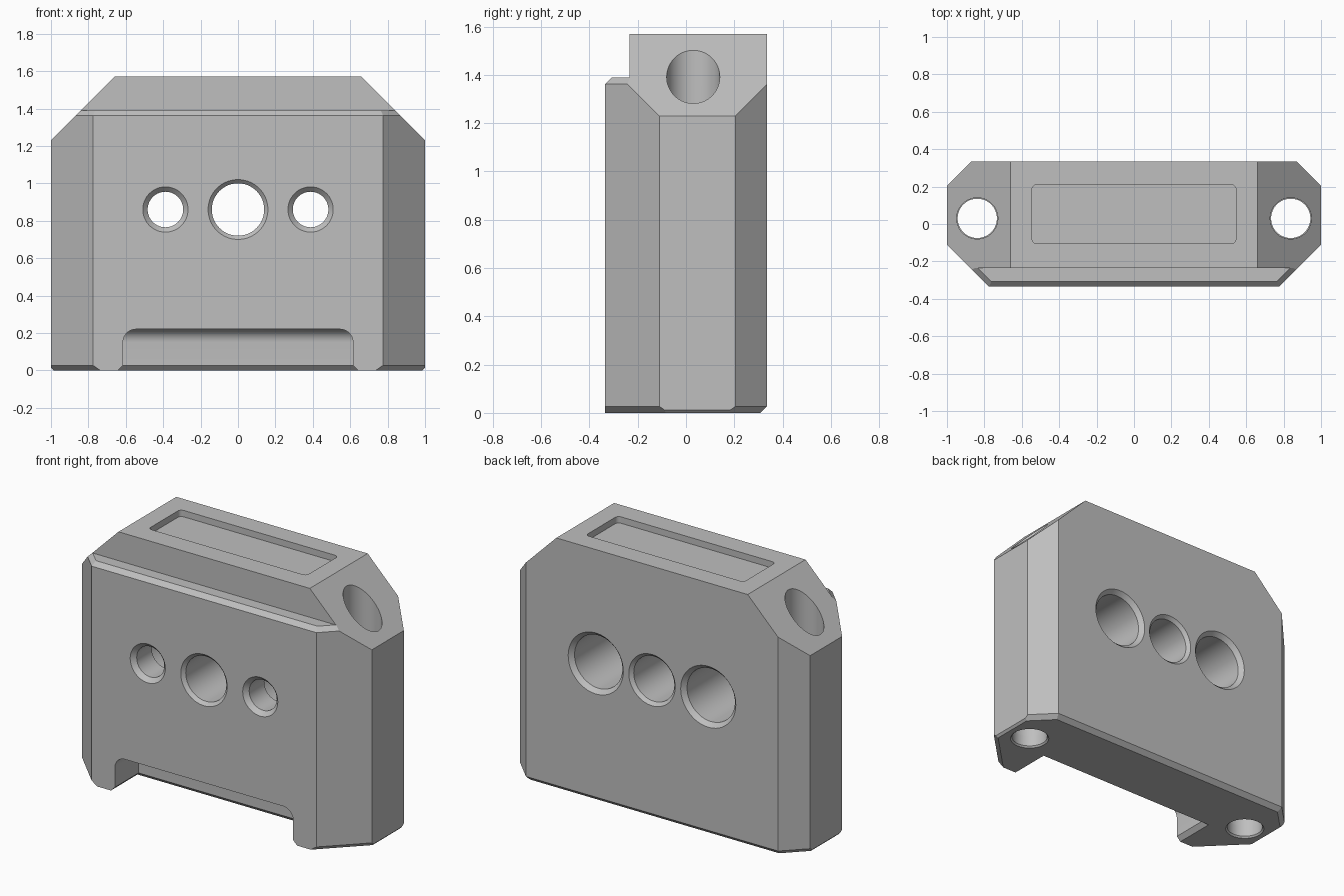
import bpy, bmesh, math
from mathutils import Vector, Matrix

if "Cube" in bpy.data.objects:
    bpy.data.objects.remove(bpy.data.objects["Cube"], do_unlink=True)

grey = bpy.data.materials.new("plain_grey")
grey.use_nodes = True
colour = (0.52, 0.52, 0.52, 1)
grey.diffuse_color = colour
grey.node_tree.nodes["Principled BSDF"].inputs["Base Color"].default_value = colour


def make_object(name, bm):
    bmesh.ops.recalc_face_normals(bm, faces=bm.faces)
    mesh = bpy.data.meshes.new(name)
    bm.to_mesh(mesh)
    bm.free()
    mesh.materials.append(grey)
    obj = bpy.data.objects.new(name, mesh)
    bpy.context.collection.objects.link(obj)
    return obj


def box_mesh(lo, hi):
    bm = bmesh.new()
    bmesh.ops.create_cube(bm, size=1)
    lo, hi = Vector(lo), Vector(hi)
    for v in bm.verts:
        v.co = [lo[i] + (v.co[i] + 0.5) * (hi[i] - lo[i]) for i in range(3)]
    return bm


def trim(bm, normal, dist):
    """Keep the side where normal . p <= dist, and cap the cut."""
    n = Vector(normal)
    geom = bm.verts[:] + bm.edges[:] + bm.faces[:]
    cut = bmesh.ops.bisect_plane(bm, geom=geom, dist=1e-6, plane_co=n * (dist / n.length_squared),
                                 plane_no=n, clear_outer=True)
    edges = [e for e in cut["geom_cut"] if isinstance(e, bmesh.types.BMEdge)]
    if edges:
        bmesh.ops.contextual_create(bm, geom=edges)


def boolean(target, tool, operation):
    tool.hide_render = True
    mod = target.modifiers.new("join", "BOOLEAN")
    mod.object, mod.operation, mod.solver = tool, operation, "EXACT"
    bpy.context.view_layer.objects.active = target
    bpy.ops.object.modifier_apply(modifier=mod.name)
    bpy.data.objects.remove(tool, do_unlink=True)


def lathe(name, profile, centre, along_y=False, sides=64):
    """Turned cutter from (position, radius) steps along z or y."""
    bm = bmesh.new()
    rings = []
    for t, r in profile:
        angles = [2 * math.pi * i / sides for i in range(sides)]
        rings.append([bm.verts.new((r * math.cos(a), r * math.sin(a), t)) for a in angles])
    for a, b in zip(rings, rings[1:]):
        for i in range(sides):
            j = (i + 1) % sides
            bm.faces.new((a[i], a[j], b[j], b[i]))
    bm.faces.new(rings[0])
    bm.faces.new(rings[-1])
    if along_y:
        bm.transform(Matrix.Rotation(-math.pi / 2, 4, "X"))
    bm.transform(Matrix.Translation(centre))
    return make_object(name, bm)


D = math.sqrt(0.5)
CH = 0.027


def block_mesh():
    """Block with chamfered corners, sloped shoulders and bottom chamfers."""
    bm = box_mesh((-1, -0.335, 0), (1, 0.335, 1.57))
    back = (Vector((0, 1, 0)), 0.335, CH)
    walls = [back]
    for s in (-1, 1):
        walls += [(Vector((s, 0, 0)), 1, 0.013),
                  (Vector((s * D, D, 0)), 1.205 * D, CH),
                  (Vector((s * D, -D, 0)), 1.11 * D, CH)]
        trim(bm, (s, 0, 1), 2.23)
    for n, d, h in walls:
        trim(bm, n, d)
    for n, d, h in walls:
        trim(bm, n - Vector((0, 0, 1)), d - h)
    return bm


# Main body behind the front step
bm = block_mesh()
trim(bm, (0, -1, 0), 0.235)
body = make_object("main_body", bm)

# Lower front step with its chamfered rim
bm = block_mesh()
step = 1.39
trim(bm, (0, 0, 1), step)
trim(bm, (0, -1, 1), 0.335 + step - CH)
for s in (-1, 1):
    trim(bm, (s * D, -D, 1), 1.11 * D + step - CH)
boolean(body, make_object("front_step", bm), "UNION")

# Front slot with rounded ceiling
slot_y = -0.1
bm = box_mesh((-0.615, -0.6, -0.2), (0.615, slot_y, 0.22))
rounded = [e for e in bm.edges if all(v.co.z > 0.2 for v in e.verts)
           and any(v.co.y > -0.5 for v in e.verts)]
bmesh.ops.bevel(bm, geom=rounded, offset=0.07, segments=10, profile=0.5, affect="EDGES")
boolean(body, make_object("slot_cutter", bm), "DIFFERENCE")

# Flared mouth of the slot
bm = box_mesh((-0.615, -0.6, -CH), (0.615, slot_y, CH))
for v in bm.verts:
    if v.co.z < 0:
        v.co.x += math.copysign(2 * CH, v.co.x)
        if v.co.y > -0.5:
            v.co.y += 2 * CH
boolean(body, make_object("slot_flare", bm), "DIFFERENCE")

# Label recess in the top
bm = box_mesh((-0.545, -0.105, 1.53), (0.545, 0.21, 1.7))
upright = [e for e in bm.edges if abs(e.verts[0].co.z - e.verts[1].co.z) > 0.1]
bmesh.ops.bevel(bm, geom=upright, offset=0.025, segments=5, profile=0.5, affect="EDGES")
boolean(body, make_object("top_recess", bm), "DIFFERENCE")

# Middle cross hole, chamfered at both ends
F = 0.335
boolean(body, lathe("middle_hole", [(-F - 0.02, 0.18), (-F + 0.02, 0.14), (F - 0.02, 0.14),
                                    (F + 0.02, 0.18)], (0, 0, 0.86), True), "DIFFERENCE")

for s in (-1, 1):
    # Side cross holes, wide from the back
    boolean(body, lathe("side_hole", [(-F - CH, 0.147), (-F + CH, 0.095), (-0.16, 0.095),
                                      (-0.16, 0.165), (F - CH, 0.165), (F + CH, 0.215)],
                        (s * 0.388, 0, 0.86), True), "DIFFERENCE")
    # Upright holes through the shoulders
    boolean(body, lathe("upright_hole", [(-0.02, 0.133), (0.01, 0.105), (0.08, 0.105),
                                         (0.08, 0.11), (1.8, 0.11)],
                        (s * 0.838, 0.03, 0)), "DIFFERENCE")

# Smooth hole walls, crisp edges
body.select_set(True)
bpy.context.view_layer.objects.active = body
bpy.ops.object.shade_smooth_by_angle(angle=math.radians(25))
